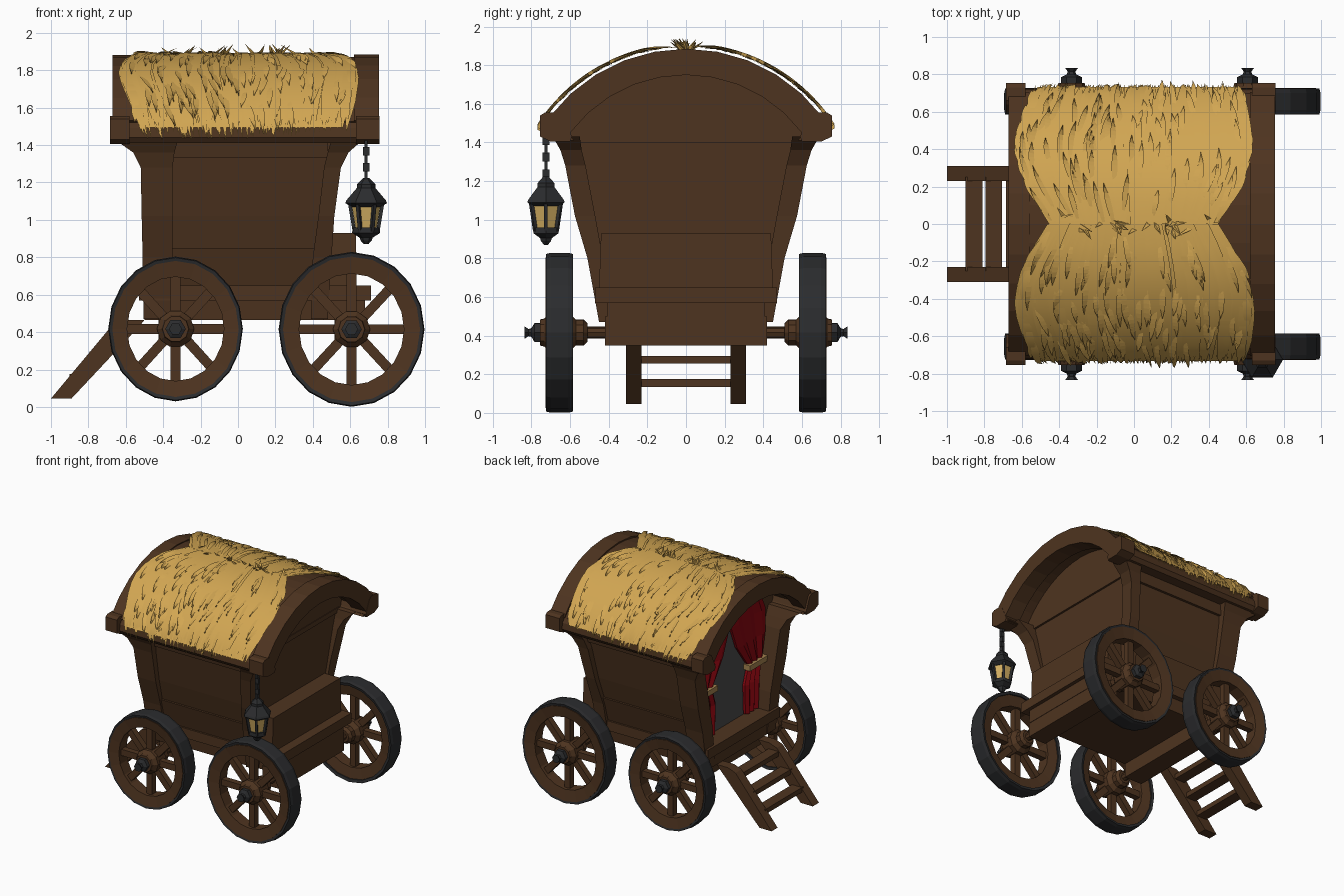
import bpy, bmesh, math, random
from math import sin, cos, pi, radians
from mathutils import Matrix, Vector

random.seed(4)
if "Cube" in bpy.data.objects:
    bpy.data.objects.remove(bpy.data.objects["Cube"])


def material(name, rgb):
    m = bpy.data.materials.new(name)
    m.use_nodes = True
    m.diffuse_color = (*rgb, 1)
    bsdf = m.node_tree.nodes["Principled BSDF"]
    bsdf.inputs["Base Color"].default_value = (*rgb, 1)
    bsdf.inputs["Roughness"].default_value = 0.9
    return m


wood = material("brown wood", (0.076, 0.034, 0.014))
straw = material("golden straw", (0.64, 0.38, 0.085))
iron = material("black iron", (0.024, 0.025, 0.027))
glass = material("amber glass", (0.64, 0.42, 0.12))
red = material("red cloth", (0.26, 0.002, 0.005))
rope = material("tan rope", (0.38, 0.23, 0.08))
grey = material("grey interior", (0.07, 0.07, 0.07))


def make(name, verts, faces, mat, smooth=False, fix=True):
    me = bpy.data.meshes.new(name)
    me.from_pydata([tuple(v) for v in verts], [], faces)
    if fix:
        bm = bmesh.new()
        bm.from_mesh(me)
        bmesh.ops.recalc_face_normals(bm, faces=bm.faces)
        bm.to_mesh(me)
        bm.free()
    me.materials.append(mat)
    ob = bpy.data.objects.new(name, me)
    bpy.context.collection.objects.link(ob)
    if smooth:
        me.shade_smooth()
    return ob


def skin(name, rings, mat, loop=False):
    """Bridge equal-sized rings of points into a solid."""
    n = len(rings[0])
    count = len(rings)
    faces = []
    for i in range(count if loop else count - 1):
        a, b = i * n, (i + 1) % count * n
        faces += [(a + j, a + (j + 1) % n, b + (j + 1) % n, b + j) for j in range(n)]
    if not loop:
        faces += [tuple(range(n)), tuple(range((count - 1) * n, count * n))]
    return make(name, [p for r in rings for p in r], faces, mat)


def loft(name, rects, mat, side=1):
    """Stack of level rectangles (x0, x1, y0, y1, z)."""
    return skin(name, [[(a, c * side, z), (b, c * side, z), (b, d * side, z), (a, d * side, z)]
                       for a, b, c, d, z in rects], mat)


def box(name, x, y, z, mat):
    return loft(name, [(*x, *y, z[0]), (*x, *y, z[1])], mat)


def bar(name, a, b, w, d, mat, side=Vector((0, 1, 0))):
    """Square bar from a to b, w wide along side and d deep."""
    a, b = Vector(a), Vector(b)
    up = (b - a).cross(side).normalized() * d / 2
    s = side * w / 2
    return skin(name, [[p + s + up, p + s - up, p - s - up, p - s + up] for p in (a, b)], mat)


def lathe(name, profile, n, mat, place, loop=False):
    """Revolve (radius, height) pairs about z, then place with a matrix."""
    return skin(name, [[place @ Vector((r * cos(2 * pi * j / n), r * sin(2 * pi * j / n), h))
                        for j in range(n)] for r, h in profile], mat, loop)


# Roof arch
ROOF_Z = 1.0


def arc(x, r, t):
    return Vector((x, r * sin(t), ROOF_Z + r * cos(t)))


def arch(name, x0, x1, r0, r1, span, mat, n=16):
    angles = [radians(span) * (2 * i / n - 1) for i in range(n + 1)]
    return skin(name, [[arc(x0, r0, t), arc(x1, r0, t), arc(x1, r1, t), arc(x0, r1, t)]
                       for t in angles], mat)


arch("roof_shell", -0.64, 0.68, 0.78, 0.872, 53, wood)
arch("rear_roof_arch", 0.62, 0.755, 0.75, 0.885, 53, wood, 10)
arch("door_roof_arch", -0.67, -0.56, 0.75, 0.882, 53, wood, 10)

# End gables under the arch
for name, x0, x1 in (("rear_gable", 0.47, 0.52), ("door_gable", -0.37, -0.34)):
    pts = [arc(0, 0.80, radians(a)) for a in range(-50, 51, 10)]
    pts = [(0, -0.6, 1.40)] + pts + [(0, 0.6, 1.40)]
    skin(name, [[(x, p[1], p[2]) for p in pts] for x in (x0, x1)], wood)

# Wagon body, floor and rear steps
loft("body", [(-0.37, 0.46, -0.42, 0.42, 0.465), (-0.37, 0.47, -0.435, 0.435, 0.65),
              (-0.37, 0.48, -0.49, 0.49, 0.85), (-0.37, 0.49, -0.53, 0.53, 1.02),
              (-0.37, 0.51, -0.60, 0.60, 1.43)], wood)
box("floor_ledge", (-0.53, 0.71), (-0.47, 0.47), (0.57, 0.65), wood)
box("under_floor", (-0.50, 0.68), (-0.41, 0.41), (0.465, 0.57), wood)
loft("rear_chest", [(0.4, 0.63, -0.45, 0.45, 0.65), (0.4, 0.63, -0.44, 0.44, 0.93)], wood)
box("rear_cross_rail", (0.48, 0.525), (-0.58, 0.58), (1.40, 1.44), wood)

for s in (-1, 1):
    # Curved corner posts
    loft("door_post", [(-0.505, -0.35, 0.34, 0.45, 0.47), (-0.51, -0.35, 0.38, 0.51, 0.80),
                       (-0.515, -0.35, 0.43, 0.575, 1.02), (-0.52, -0.35, 0.49, 0.625, 1.28),
                       (-0.56, -0.34, 0.52, 0.65, 1.36), (-0.66, -0.32, 0.55, 0.69, 1.43)], wood, s)
    loft("rear_post", [(0.39, 0.48, 0.37, 0.45, 0.47), (0.40, 0.50, 0.43, 0.51, 0.80),
                       (0.43, 0.515, 0.47, 0.575, 1.02), (0.46, 0.55, 0.52, 0.625, 1.28),
                       (0.48, 0.59, 0.54, 0.65, 1.36), (0.50, 0.67, 0.55, 0.69, 1.43)], wood, s)
    # Side rails and eaves
    loft("lower_side_board", [(-0.40, 0.42, 0.40, 0.455, 0.65), (-0.40, 0.43, 0.44, 0.507, 0.85)], wood, s)
    loft("upper_side_rail", [(-0.36, 0.48, 0.5, 0.603, 1.33), (-0.36, 0.48, 0.5, 0.62, 1.42)], wood, s)
    loft("eave_beam", [(-0.67, 0.74, 0.58, 0.70, 1.41), (-0.67, 0.74, 0.60, 0.722, 1.44),
                       (-0.67, 0.74, 0.62, 0.715, 1.49), (-0.67, 0.74, 0.64, 0.69, 1.525)], wood, s)
    for x0, x1 in ((-0.685, -0.58), (0.63, 0.757)):
        loft("eave_end_block", [(x0, x1, 0.60, 0.70, 1.405), (x0, x1, 0.59, 0.755, 1.43),
                                (x0, x1, 0.64, 0.755, 1.54), (x0, x1, 0.66, 0.73, 1.555)], wood, s)

# Recessed doorway with tied curtains
box("door_opening", (-0.378, -0.371), (-0.42, 0.42), (0.65, 1.62), grey)
DRAPE = ((1.66, 0.0, 0.36), (1.45, 0.01, 0.46), (1.25, 0.09, 0.46), (1.06, 0.23, 0.42),
         (1.02, 0.23, 0.40), (0.90, 0.19, 0.385), (0.66, 0.20, 0.37))
for s in (-1, 1):
    n = 6
    front = [[(-0.415 + 0.010 * (-1) ** j, s * (a + (b - a) * j / n), z) for j in range(n + 1)]
             for z, a, b in DRAPE]
    rings = [r + [(-0.385, p[1], p[2]) for p in reversed(r)] for r in front]
    skin("curtain", rings, red)
    loft("curtain_tie", [(-0.44, -0.38, 0.21, 0.43, 1.02), (-0.44, -0.38, 0.21, 0.44, 1.065)], rope, s)

# Axles and wheels
for label, cx, cz, rx, rz in (("door_end", -0.334, 0.417, 0.36, 0.387), ("rear", 0.607, 0.415, 0.39, 0.414)):
    box(label + "_axle_beam", (cx - 0.09, cx + 0.07), (-0.42, 0.42), (0.35, 0.50), wood)
    for s in (-1, 1):
        turn = Matrix.Translation((cx, 0, cz)) @ Matrix.Rotation(-s * pi / 2, 4, 'X')
        oval = turn @ Matrix.Diagonal((rx, rz, 1, 1))
        lathe(label + "_tyre", [(0.93, 0.59), (0.985, 0.585), (1, 0.61), (1, 0.70), (0.985, 0.725),
                                (0.93, 0.72)], 20, iron, oval, True)
        lathe(label + "_rim", [(0.72, 0.615), (0.94, 0.60), (0.94, 0.727), (0.72, 0.712)],
              20, wood, oval, True)
        lathe(label + "_hub", [(0.05, 0.51), (0.07, 0.53), (0.07, 0.57), (0.10, 0.60), (0.10, 0.71),
                               (0.075, 0.735), (0.07, 0.755)], 10, wood, turn)
        lathe(label + "_axle", [(0.03, 0.40), (0.03, 0.55)], 8, wood, turn)
        lathe(label + "_hub_cap", [(0.055, 0.75), (0.055, 0.785), (0.025, 0.80), (0.02, 0.815),
                                   (0.035, 0.835)], 6, iron, turn)
        for k in range(8):
            a = k * pi / 4
            d = Vector((cos(a), 0, sin(a)))
            c = Vector((cx, s * 0.66, cz))
            bar(label + "_spoke", c + d * 0.08, c + Vector((d.x * rx, 0, d.z * rz)) * 0.8, 0.05, 0.052, wood)

# Entry ladder
for s in (-1, 1):
    loft("ladder_rail", [(-1.0, -0.89, 0.23, 0.31, 0.045), (-0.67, -0.52, 0.23, 0.31, 0.44),
                         (-0.60, -0.50, 0.23, 0.31, 0.465)], wood, s)
for x, z in ((-0.855, 0.155), (-0.75, 0.275), (-0.64, 0.395)):
    box("ladder_rung", (x - 0.045, x + 0.045), (-0.25, 0.25), (z - 0.02, z + 0.02), wood)

# Hanging lantern
hang = Matrix.Translation((0.685, -0.725, 0))
lathe("lantern_roof", [(0.08, 1.07), (0.112, 1.09), (0.105, 1.105), (0.05, 1.17), (0.05, 1.19),
                       (0.015, 1.225)], 6, iron, hang)
lathe("lantern_glass", [(0.055, 0.95), (0.077, 1.08)], 6, glass, hang)
lathe("lantern_base", [(0.012, 0.87), (0.03, 0.89), (0.035, 0.905), (0.075, 0.93), (0.072, 0.96)], 6, iron, hang)
for k in range(6):
    d = Vector((cos(k * pi / 3), sin(k * pi / 3), 0))
    c = Vector((0.685, -0.725, 0))
    bar("lantern_strut", c + d * 0.063 + Vector((0, 0, 0.94)), c + d * 0.09 + Vector((0, 0, 1.10)),
        0.018, 0.018, iron, Vector((-d.y, d.x, 0)))
for k in range(5):
    z = 1.215 + k * 0.043
    w = (0.018, 0.008) if k % 2 else (0.008, 0.018)
    loft("chain_link", [(0.685 - w[0], 0.685 + w[0], -0.725 - w[1], -0.725 + w[1], h)
                        for h in (z, z + 0.046)], iron)


# Thatch: a base sheet covered in fanned, pointed blades that hang over the eaves
def spread(u, t):
    fan = 0.45 + 0.165 * sin(min(1, t * 2) * pi / 2)
    return u * (fan - 0.17 * max(0, t - 0.55)) + 0.05 * max(0, t - 0.55)


def thatch_point(x, lift, s, t):
    p = arc(x, 0.877 + lift, radians(56) * t)
    return Vector((x, s * min(p.y, 0.732 + lift), p.z))


def blade(verts, faces, s, u, t0, t1, width, lift, drift, curl=0.0):
    """Pointed strand running down the roof; curl raises its tip and one edge."""
    base, steps = len(verts), 8
    for i in range(steps + 1):
        f = i / steps
        t = t0 + (t1 - t0) * f
        w = width * min(1, 3 * (1 - f)) * (0.5 + 0.5 * min(1, 3 * f))
        x = spread(u, t) + drift * f
        for e in (-1, 1):
            rise = 0.006 * sin(f * pi) + curl * f * (1.2 + e * math.copysign(0.8, u))
            verts.append(thatch_point(x + e * w / 2, lift + rise, s, t))
    for i in range(steps):
        a = base + 2 * i
        q = (a, a + 1, a + 3, a + 2)
        faces.append(q if s < 0 else q[::-1])


m, n = 14, 28
grid = [thatch_point(spread(2 * i / m - 1, abs(2 * j / n - 1)), 0.008, -1 if j < n / 2 else 1,
                     abs(2 * j / n - 1))
        for j in range(n + 1) for i in range(m + 1)]
quads = [(j * (m + 1) + i, j * (m + 1) + i + 1, (j + 1) * (m + 1) + i + 1, (j + 1) * (m + 1) + i)
         for j in range(n) for i in range(m)]
make("thatch_base", grid, quads, straw, True)

verts, faces, loose_verts, loose_faces = [], [], [], []
for s in (-1, 1):
    for k in range(170):
        u = random.uniform(-1, 1)
        t0 = random.choice((0, 0, 0.2, 0.4))
        blade(verts, faces, s, u, t0, random.uniform(1.0, 1.1) - 0.05 * max(0, u), random.uniform(0.03, 0.07),
              random.uniform(0.010, 0.019), random.uniform(-0.03, 0.03))
    # Ragged tips along both ends
    for k in range(50):
        e = random.choice((-1, 1))
        t0 = random.uniform(0, 0.8)
        blade(verts, faces, s, e * 0.96, t0, t0 + 0.22, 0.04, random.uniform(0.01, 0.02),
              e * random.uniform(0.0, 0.05))
    # Loose strands lifting off the surface
    for k in range(90):
        t0 = random.uniform(0, 0.8)
        blade(loose_verts, loose_faces, s, random.uniform(-0.97, 0.97), t0, t0 + random.uniform(0.15, 0.28),
              0.03, 0.016, random.uniform(-0.04, 0.04), 0.011)
make("thatch_blades", verts, faces, straw, True, False)
make("loose_strands", loose_verts, loose_faces, straw, False, False)

# Loose tufts along the ridge
for k in range(24):
    x = random.uniform(-0.42, 0.45) if k < 16 else 0.2 + random.uniform(-0.03, 0.03)
    lean = Vector((random.uniform(-0.1, 0.1), random.uniform(-0.08, 0.08), random.uniform(0.03, 0.06)))
    p = Vector((x, random.uniform(-0.03, 0.03), 1.882))
    w = 0.014
    make("ridge_tuft", [p + Vector((w, 0, 0)), p + Vector((-w, w, 0)), p + Vector((-w, -w, 0)), p + lean],
         [(0, 1, 3), (1, 2, 3), (2, 0, 3), (0, 2, 1)], straw)
